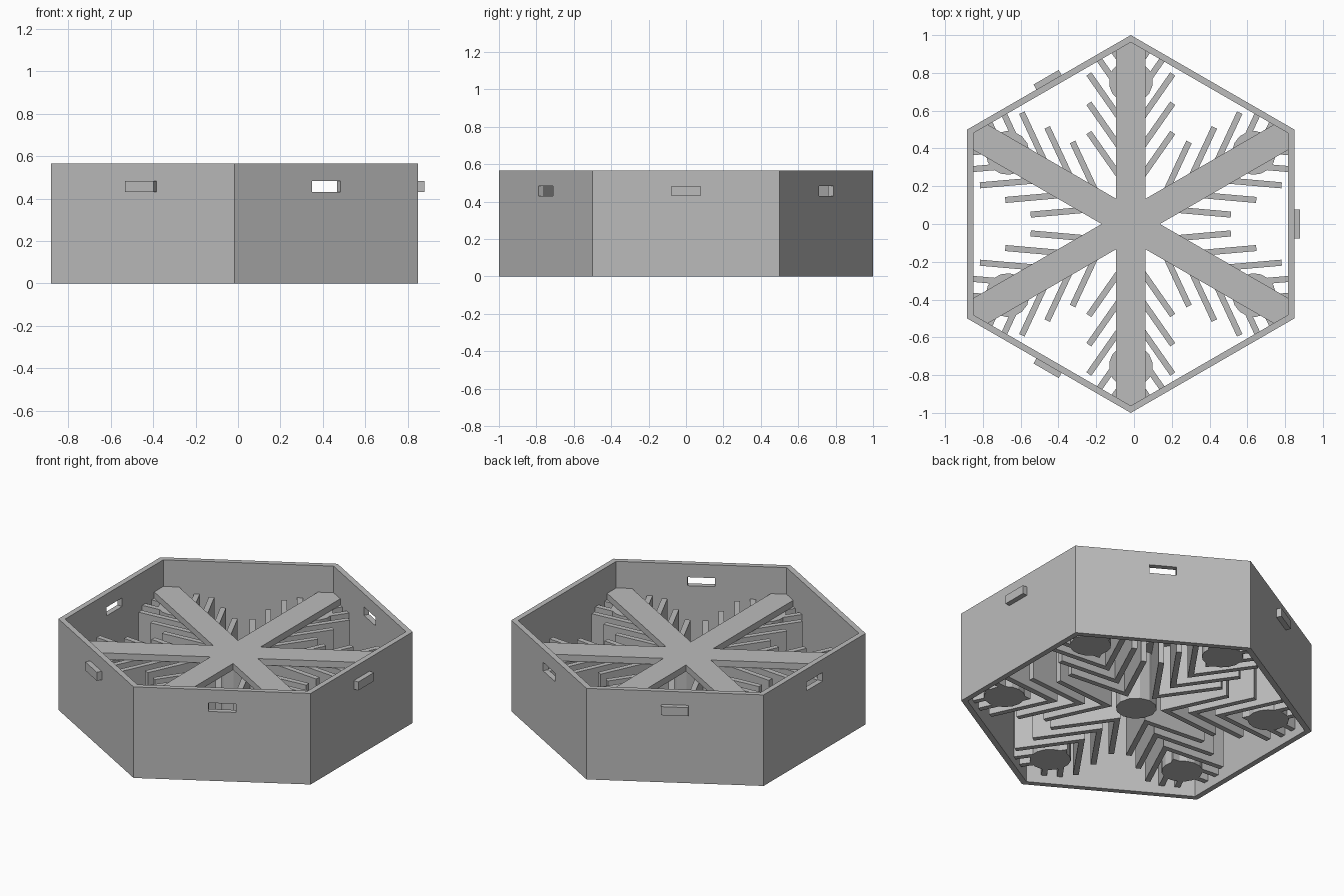
import bpy, bmesh
from math import sin, cos, tan, radians, pi
from mathutils import Matrix, Vector

cube = bpy.data.objects.get("Cube")
if cube:
    bpy.data.objects.remove(cube, do_unlink=True)

CX = -0.017            # the tab on +x shifts the body sideways
APO = 0.866            # outer apothem of the hexagon
WALL = 0.033
HEIGHT = 0.565
LOW, PLATE, TOP = 0.05, 0.36, 0.40
CLIP = APO - WALL + 0.01

grey = bpy.data.materials.new("grey")
grey.use_nodes = True
grey.diffuse_color = (0.5, 0.5, 0.5, 1)
grey.node_tree.nodes["Principled BSDF"].inputs["Base Color"].default_value = (0.5, 0.5, 0.5, 1)


def finish(name, bm):
    bmesh.ops.recalc_face_normals(bm, faces=bm.faces)
    mesh = bpy.data.meshes.new(name)
    bm.to_mesh(mesh)
    bm.free()
    mesh.materials.append(grey)
    obj = bpy.data.objects.new(name, mesh)
    obj.location.x = CX
    bpy.context.collection.objects.link(obj)
    return obj


def prism(bm, outline, z0, z1, angle=0):
    """Extrude a flat outline from z0 to z1, turned about z."""
    turn = Matrix.Rotation(angle, 3, 'Z')
    face = bm.faces.new([bm.verts.new(turn @ Vector((x, y, z0))) for x, y in outline])
    ext = bmesh.ops.extrude_face_region(bm, geom=[face])
    moved = [v for v in ext["geom"] if isinstance(v, bmesh.types.BMVert)]
    bmesh.ops.translate(bm, vec=(0, 0, z1 - z0), verts=moved)


def polygon(radius, sides, start=0.0, cx=0.0):
    return [(cx + radius * cos(start + 2 * pi * i / sides),
             radius * sin(start + 2 * pi * i / sides)) for i in range(sides)]


def block(r0, r1, half):
    return [(r0, -half), (r1, -half), (r1, half), (r0, half)]


def cut(obj, tool):
    mod = obj.modifiers.new("cut", 'BOOLEAN')
    mod.operation, mod.solver, mod.object = 'DIFFERENCE', 'EXACT', tool
    bpy.context.view_layer.objects.active = obj
    bpy.ops.object.modifier_apply(modifier=mod.name)
    bpy.data.objects.remove(tool, do_unlink=True)


# Hexagonal wall, hollowed and slotted on alternate sides
bm = bmesh.new()
prism(bm, polygon(APO / cos(pi / 6), 6, pi / 6), 0, HEIGHT)
wall = finish("hexagon_wall", bm)

bm = bmesh.new()
prism(bm, polygon((APO - WALL) / cos(pi / 6), 6, pi / 6), -0.1, HEIGHT + 0.1)
cut(wall, finish("hollow_cutter", bm))

bm = bmesh.new()
for k in (1, 3, 5):
    prism(bm, block(0.75, 0.95, 0.078), 0.43, 0.483, k * pi / 3)
cut(wall, finish("slot_cutter", bm))

# Connector tabs on the other sides
bm = bmesh.new()
for k in (0, 2, 4):
    prism(bm, block(APO - 0.01, APO + 0.031, 0.077), 0.43, 0.483, k * pi / 3)
finish("connector_tabs", bm)

# Six-armed star plate, arms pointed into the wall corners
HALF = 0.077
outline = []
for k in range(6):
    shoulder = (CLIP - HALF / 2) / cos(pi / 6)
    for x, y in ((shoulder, -HALF), (CLIP / cos(pi / 6), 0), (shoulder, HALF),
                 (HALF / tan(pi / 6), HALF)):
        a = pi / 6 + k * pi / 3
        outline.append((x * cos(a) - y * sin(a), x * sin(a) + y * cos(a)))
bm = bmesh.new()
prism(bm, outline, PLATE, TOP)
finish("star_plate", bm)

# V-shaped branches along every arm, cut short by the wall
LEAN = radians(35)
BH = 0.016 / sin(LEAN)
bm = bmesh.new()
for k in range(6):
    for n in range(5):
        apex = 0.167 + 0.155 * n
        reach = (CLIP - apex * cos(pi / 6)) / cos(LEAN - pi / 6)
        length = min(0.387, reach)
        ex, ey = apex + length * cos(LEAN), length * sin(LEAN)
        nx, ny = 0.016 * sin(LEAN), 0.016 * cos(LEAN)
        prism(bm, [(apex - BH, 0), (ex - nx, ey + ny), (ex + nx, ey - ny), (apex + BH, 0),
                   (ex + nx, ny - ey), (ex - nx, -ey - ny)],
              LOW, PLATE + 0.001, pi / 6 + k * pi / 3)
finish("branches", bm)

# Round posts under the hub and the arm ends
bm = bmesh.new()
prism(bm, polygon(0.116, 12), LOW, PLATE + 0.001)
for k in range(6):
    prism(bm, polygon(0.116, 16, pi / 16, 0.753), LOW, PLATE + 0.001, pi / 6 + k * pi / 3)
finish("posts", bm)
